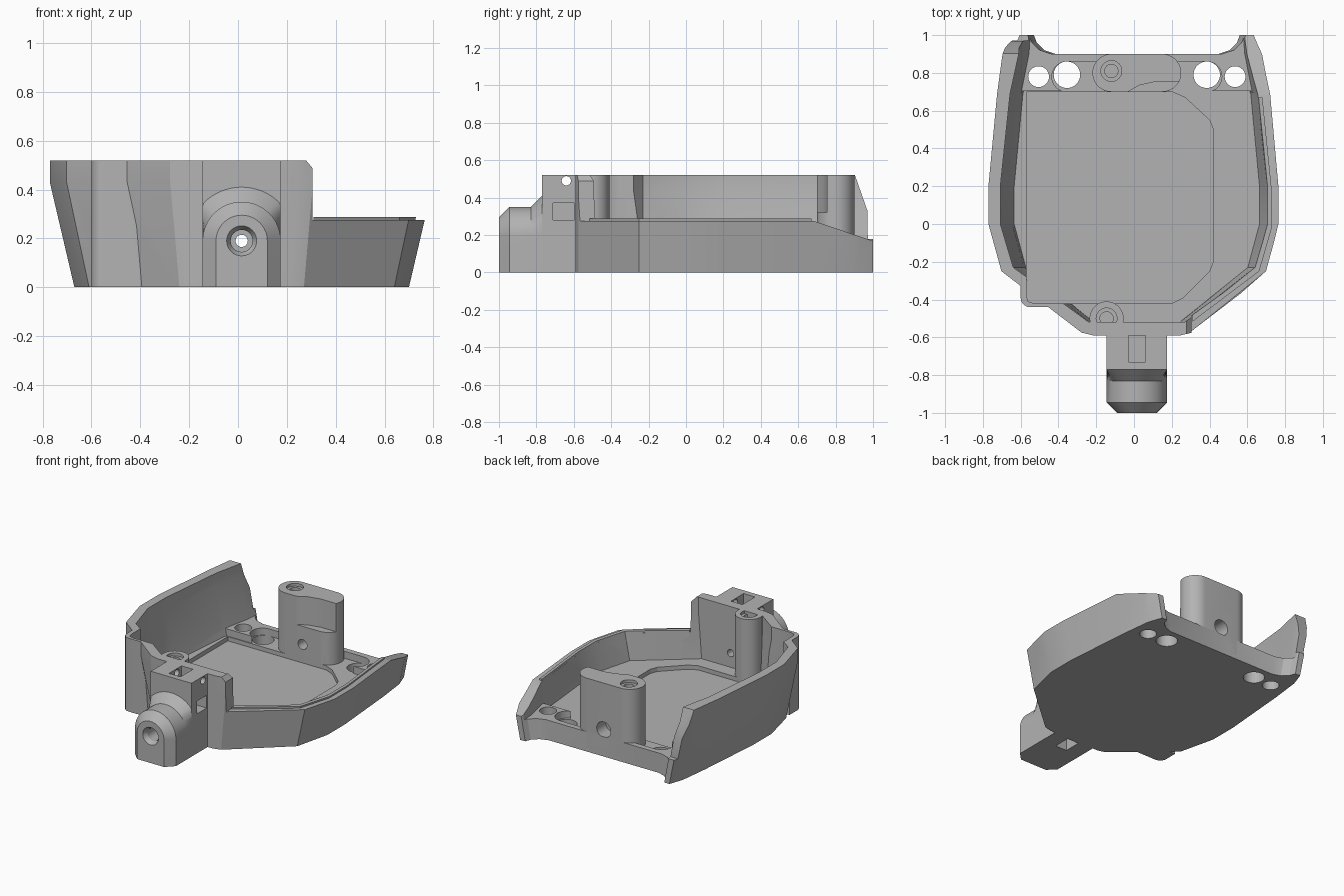
import bpy, bmesh
from math import sin, cos, pi, radians

if "Cube" in bpy.data.objects:
    bpy.data.objects.remove(bpy.data.objects["Cube"], do_unlink=True)

CX = 0.015          # symmetry line of the shell
TOP = 0.52
grey = bpy.data.materials.new("grey plastic")
grey.use_nodes = True
grey.diffuse_color = (0.45, 0.45, 0.45, 1)
grey.node_tree.nodes["Principled BSDF"].inputs["Base Color"].default_value = (0.45, 0.45, 0.45, 1)


def loft(name, rings):
    """Solid skinned through matching rings of 3D points."""
    bm = bmesh.new()
    loops = [[bm.verts.new(p) for p in r] for r in rings]
    n = len(loops[0])
    for a, b in zip(loops, loops[1:]):
        for i in range(n):
            j = (i + 1) % n
            bm.faces.new((a[i], a[j], b[j], b[i]))
    bm.faces.new(loops[0][::-1])
    bm.faces.new(loops[-1])
    bmesh.ops.recalc_face_normals(bm, faces=bm.faces)
    me = bpy.data.meshes.new(name)
    bm.to_mesh(me)
    bm.free()
    me.materials.append(grey)
    ob = bpy.data.objects.new(name, me)
    bpy.context.collection.objects.link(ob)
    return ob


def place(p, axis, t):
    return {"x": (t, p[0], p[1]), "y": (p[0], t, p[1]), "z": (p[0], p[1], t)}[axis]


def prism(name, pts, axis, lo, hi):
    return loft(name, [[place(p, axis, t) for p in pts] for t in (lo, hi)])


def rect(a, b, c, d):
    return [(a, c), (b, c), (b, d), (a, d)]


def arc(x, y, r, start=0, end=360, n=40):
    full = end - start == 360
    steps = n if full else n + 1
    return [(x + r * cos(radians(start + (end - start) * i / n)),
             y + r * sin(radians(start + (end - start) * i / n))) for i in range(steps)]


def stadium(x0, x1, y, r):
    return arc(x0, y, r, 90, 270, 20) + arc(x1, y, r, -90, 90, 20)


def boolean(ob, tool, op="DIFFERENCE"):
    mod = ob.modifiers.new("bool", "BOOLEAN")
    mod.operation, mod.object, mod.solver = op, tool, "EXACT"
    bpy.context.view_layer.objects.active = ob
    bpy.ops.object.modifier_apply(modifier=mod.name)
    bpy.data.objects.remove(tool, do_unlink=True)


def cut(ob, pts, axis, lo, hi):
    boolean(ob, prism("cutter", pts, axis, lo, hi))


def flare(z):
    return 1 + 0.147 * min(z, 0.43) / 0.43


def flared(name, half, levels, grow=0):
    """Symmetric outline whose sides lean outwards with height."""
    def ring(z):
        k = flare(z)
        right = [(CX + (x + grow) * k, y - grow, z) for x, y in half]
        left = [(CX - (x + grow) * k, y - grow, z) for x, y in reversed(half)]
        return right + left
    return loft(name, [ring(z) for z in levels])


outer = [(0.2, -0.59), (0.255, -0.575), (0.625, -0.25), (0.685, 0), (0.685, 0.2),
         (0.645, 0.69), (0.62, 0.9), (0.585, 1.0), (0.545, 1.0), (0.53, 0.96),
         (0.49, 0.92), (0.43, 0.9)]
inner = [(0.22, -0.52), (0.57, -0.23), (0.63, 0), (0.63, 0.2), (0.585, 0.69)]
open_back = inner + [(0.545, 0.9), (0.525, 1.2)]
recess = [(-0.53, -0.42), (0.2, -0.42), (0.26, -0.39), (0.4, -0.25), (0.42, -0.2),
          (0.42, 0.5), (0.4, 0.55), (0.27, 0.67), (0.2, 0.70), (-0.57, 0.70),
          (-0.57, -0.38), (-0.56, -0.41)]

# Shell: flared tray, corner bulge, hollow, floor ledge and recess
shell = flared("shell", outer, (0, 0.43, TOP))
bulge = (arc(-0.55, -0.39, 0.05, 180, 270, 8) + [(-0.36, -0.44), (-0.36, -0.3), (-0.6, -0.3)])
boolean(shell, prism("bulge", bulge, "z", 0, TOP), "UNION")
boolean(shell, flared("hollow", open_back, (0.14, 0.43, 0.7)))
boolean(shell, flared("ledge", inner + [(0.58, 0.705)], (0.09, 0.43, 0.7)))
cut(shell, recess, "z", 0.06, 0.8)

# Low wall on one side, sloping down to the back; tall wall end on the other
cut(shell, rect(-1.2, 1.2, 0.275, 1), "x", 0.305, 1.2)
cut(shell, [(0.68, 0.276), (1.1, 0.135), (1.1, 0.6), (0.68, 0.6)], "x", 0.3, 1.2)
cut(shell, [(0.9, 0.53), (0.97, 0.33), (0.972, 0.18), (1.1, 0.17), (1.1, 0.7), (0.9, 0.7)],
    "x", -1.2, 0)
cut(shell, [(0.27, 0.53), (0.32, 0.47), (0.32, 0.53)], "y", -0.7, -0.4)

# Scoops and through holes beside the rear post
for side in (-1, 1):
    xs = sorted((CX + side * 0.37, CX + side * 0.2))
    cut(shell, stadium(xs[0], xs[1], 0.78, 0.08), "z", 0.09, 0.3)
    cut(shell, arc(CX + side * 0.37, 0.79, 0.07), "z", -0.1, 0.4)
    cut(shell, arc(CX + side * 0.52, 0.78, 0.055), "z", -0.1, 0.4)
cut(shell, arc(CX, 0.19, 0.025), "y", -0.8, -0.35)

# Raised lip inside the low wall
lip = flared("low_wall_lip", inner, (0.2, 0.288), 0.02)
boolean(lip, flared("hollow", open_back, (0.1, 0.43, 0.7)))
cut(lip, rect(-1.2, 0.31, -1.2, 1.2), "z", 0, 1)
cut(lip, rect(-1.2, 1.2, 0.67, 1.3), "z", 0, 1)

# Front screw column
column = prism("front_screw_column", arc(-0.145, -0.5, 0.09), "z", 0.03, TOP)
cut(column, arc(-0.145, -0.5, 0.055), "z", 0.5, 0.6)
cut(column, arc(-0.145, -0.5, 0.035), "z", 0.25, 0.6)

# Rear post with a stepped inner face, a screw hole and a cable hole
post = prism("rear_post", stadium(-0.12, 0.15, 0.8, 0.1), "z", 0.03, TOP)
cut(post, [(-0.05, 0.69), (0.3, 0.69), (0.3, 0.77), (0.25, 0.755), (0.12, 0.755), (0.03, 0.735)],
    "z", 0.32, 0.6)
cut(post, arc(-0.12, 0.81, 0.055), "z", 0.5, 0.6)
cut(post, arc(-0.12, 0.81, 0.035), "z", 0.3, 0.6)
cut(post, arc(CX, 0.19, 0.035), "y", 0.6, 1)
cut(post, arc(CX, 0.19, 0.055), "y", 0.8, 1)

# Front block with cable pockets
block = prism("front_block", rect(-0.145, 0.175, 0, TOP), "y", -0.77, -0.53)
cut(block, rect(-0.03, 0.06, -0.73, -0.575), "z", 0.3, 0.7)
cut(block, rect(-0.03, 0.06, -0.72, -0.6), "z", -0.1, 0.08)
cut(block, rect(-0.71, -0.6, 0.28, 0.37), "x", 0.1, 0.3)
cut(block, arc(-0.64, 0.49, 0.025, n=20), "x", -0.3, 0.3)
cut(block, arc(CX, 0.19, 0.025), "y", -1, -0.4)


# Arched cable socket with a collar and chamfered mouth
def arch(r, y, half=0.16):
    pts = [(CX + r, 0)] + arc(CX, 0.19, r, 0, 180, 32) + [(CX - r, 0)]
    return [(max(CX - half, min(CX + half, x)), y, z) for x, z in pts]


socket = loft("cable_socket", [arch(0.22, -0.76), arch(0.22, -0.77), arch(0.16, -0.83),
                               arch(0.16, -0.945), arch(0.105, -1.0)])
cut(socket, arc(CX, 0.19, 0.045), "y", -1.1, -0.82)
cut(socket, arc(CX, 0.19, 0.025), "y", -0.9, -0.7)
boolean(socket, loft("mouth", [[(x, y, z) for x, z in arc(CX, 0.19, r)]
                               for r, y in ((0.067, -1.01), (0.045, -0.97))]))

# Smooth the round parts, keep the edges sharp
for ob in (shell, lip, column, post, block, socket):
    bpy.ops.object.select_all(action="DESELECT")
    ob.select_set(True)
    bpy.context.view_layer.objects.active = ob
    bpy.ops.object.shade_smooth_by_angle(angle=radians(20))
